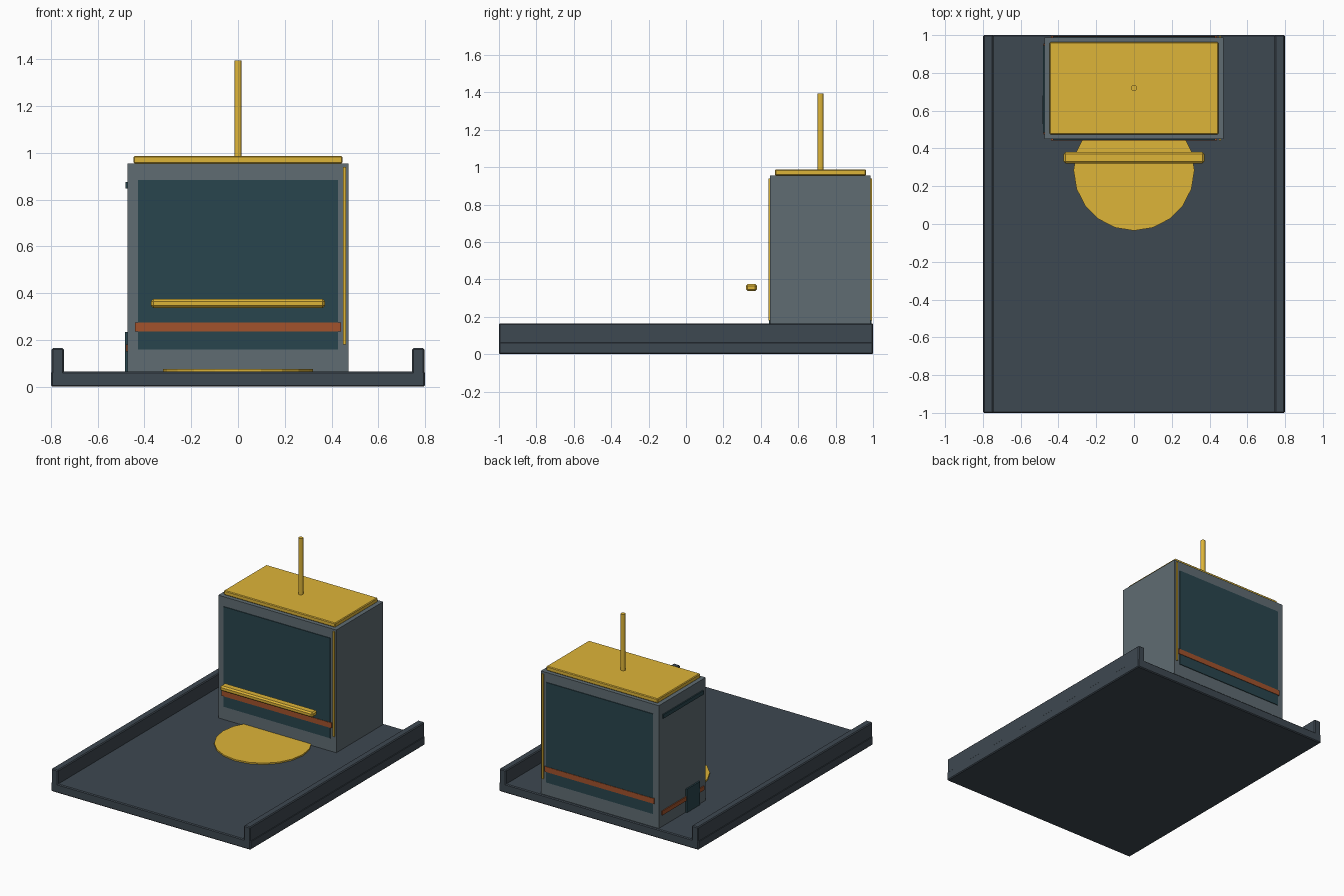
import bpy, math

if "Cube" in bpy.data.objects:
    bpy.data.objects.remove(bpy.data.objects["Cube"])

def mat(name, rgb):
    m = bpy.data.materials.new(name)
    m.diffuse_color = (*rgb, 1)
    m.use_nodes = True
    m.node_tree.nodes["Principled BSDF"].inputs["Base Color"].default_value = m.diffuse_color
    return m

DARK = mat("dark_slate", (0.048, 0.065, 0.082))
GREY = mat("grey_metal", (0.115, 0.15, 0.17))
TEAL = mat("teal_glass", (0.022, 0.06, 0.075))
GOLD = mat("gold", (0.73, 0.46, 0.04))
RUST = mat("rust", (0.36, 0.085, 0.025))

def box(name, x, y, z, material, bevel=0.0):
    """Box from (min, max) ranges, with an optional edge bevel."""
    lo, hi = zip(x, y, z)
    bpy.ops.mesh.primitive_cube_add(size=1, location=[(a + b) / 2 for a, b in zip(lo, hi)])
    o = bpy.context.object
    o.name = name
    o.scale = [b - a for a, b in zip(lo, hi)]
    bpy.ops.object.transform_apply(location=False, rotation=False, scale=True)
    o.data.materials.append(material)
    if bevel:
        b = o.modifiers.new("edge_bevel", 'BEVEL')
        b.width, b.segments = bevel, 1
    return o

def cylinder(name, r, centre, z, sides, material):
    bpy.ops.mesh.primitive_cylinder_add(vertices=sides, radius=r, depth=z[1] - z[0],
                                        location=(*centre, (z[0] + z[1]) / 2))
    o = bpy.context.object
    o.name = name
    o.data.materials.append(material)
    return o

# Floor slab with a kerb down each long side
box("floor_slab", (-0.8, 0.8), (-1, 1), (0, 0.065), DARK, 0.006)
for side, s in (("left", -1), ("right", 1)):
    box(side + "_kerb", sorted((s * 0.745, s * 0.797)), (-1, 1), (0.04, 0.165), DARK, 0.006)

# Cabin, roof plate and mast
box("cabin", (-0.473, 0.473), (0.45, 0.987), (0.06, 0.955), GREY)
box("roof_plate", (-0.447, 0.447), (0.475, 0.963), (0.955, 0.987), GOLD, 0.005)
cylinder("mast", 0.016, (0, 0.72), (0.98, 1.395), 12, GOLD)

# Window panel, stripe and thin trim on the front and back faces
for face, y0, s in (("front", 0.45, -1), ("back", 0.987, 1)):
    def depth(d):
        return sorted((y0 - s * 0.01, y0 + s * d))
    box(face + "_window", (-0.428, 0.428), depth(0.005), (0.16, 0.885), TEAL)
    box(face + "_stripe", (-0.44, 0.44), depth(0.008), (0.237, 0.275), RUST)
    box(face + "_trim", (0.449, 0.461), depth(0.008), (0.18, 0.94), GOLD)

# Left side details
box("side_strip", (-0.482, -0.46), (0.485, 0.945), (0.848, 0.876), TEAL)
box("side_stripe", (-0.48, -0.46), (0.475, 0.955), (0.15, 0.18), RUST)
box("side_hatch", (-0.484, -0.46), (0.53, 0.68), (0.065, 0.235), TEAL)

# Landing disc and floating rail in front
cylinder("floor_disc", 0.32, (0, 0.285), (0.06, 0.075), 20, GOLD)
box("front_rail", (-0.372, 0.372), (0.32, 0.38), (0.337, 0.375), GOLD, 0.01)
